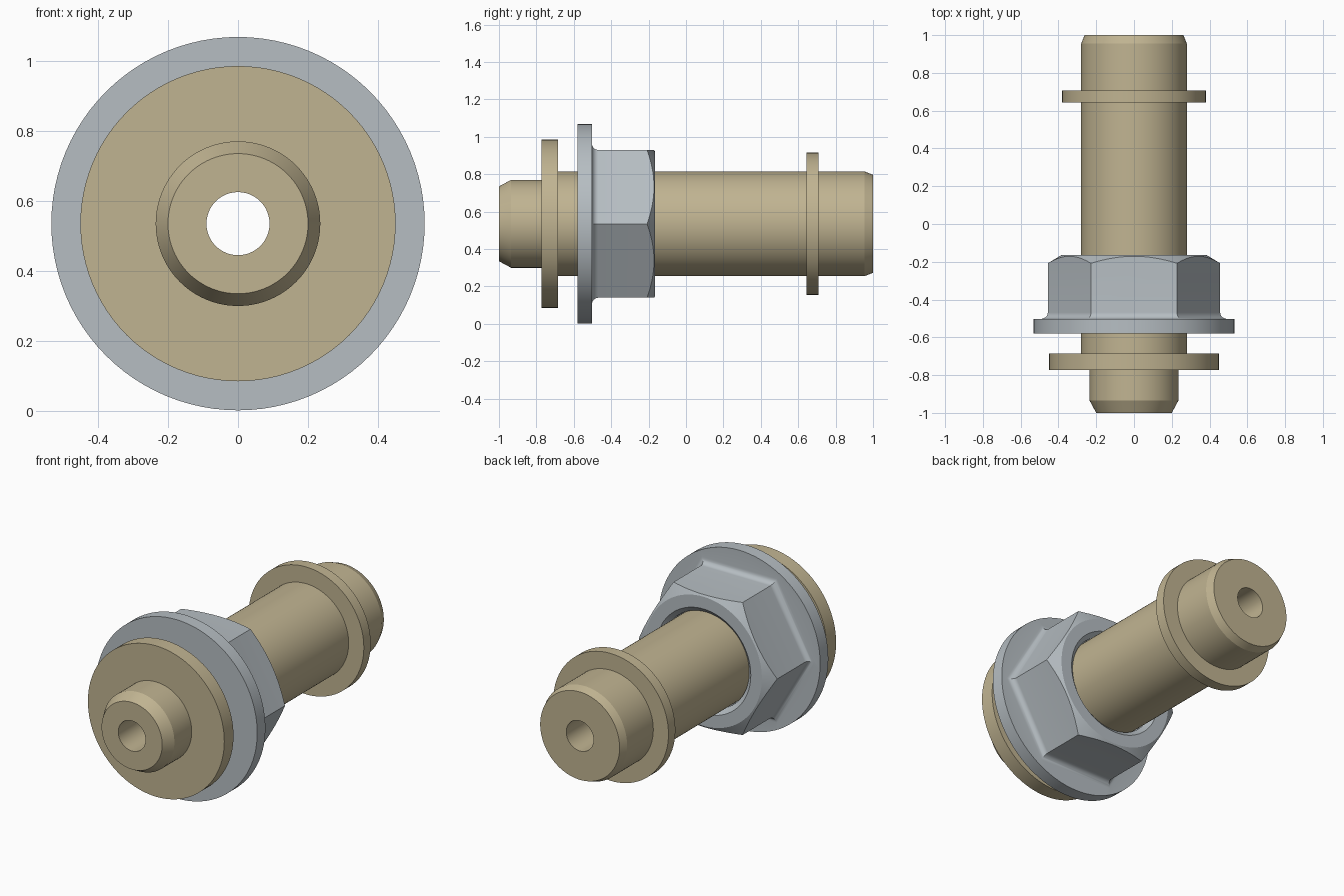
import bpy, bmesh, math
from mathutils import Vector

AXIS_Z = 0.535      # height of the shared axis, which runs along y
SEGMENTS = 96

if "Cube" in bpy.data.objects:
    bpy.data.objects.remove(bpy.data.objects["Cube"], do_unlink=True)


def make_material(name, rgb, metallic):
    mat = bpy.data.materials.new(name)
    mat.use_nodes = True
    mat.diffuse_color = (*rgb, 1)
    shader = mat.node_tree.nodes["Principled BSDF"]
    shader.inputs["Base Color"].default_value = (*rgb, 1)
    shader.inputs["Metallic"].default_value = metallic
    shader.inputs["Roughness"].default_value = 0.5
    return mat


def finish(bm, name, mat):
    bmesh.ops.remove_doubles(bm, verts=bm.verts, dist=0.0001)
    bmesh.ops.recalc_face_normals(bm, faces=bm.faces)
    mesh = bpy.data.meshes.new(name)
    bm.to_mesh(mesh)
    bm.free()
    mesh.materials.append(mat)
    obj = bpy.data.objects.new(name, mesh)
    bpy.context.collection.objects.link(obj)
    return obj


def revolve(name, profile, mat):
    """Spin a closed (radius, y) outline around the axis."""
    bm = bmesh.new()
    verts = [bm.verts.new((0, y, AXIS_Z + r)) for r, y in profile]
    edges = [bm.edges.new((v, verts[(i + 1) % len(verts)])) for i, v in enumerate(verts)
             if profile[i][0] + profile[(i + 1) % len(verts)][0] > 0]
    bmesh.ops.spin(bm, geom=verts + edges, cent=(0, 0, AXIS_Z), axis=(0, 1, 0),
                   angle=math.tau, steps=SEGMENTS)
    return finish(bm, name, mat)


def hex_loft(name, sections, mat):
    """Skin hexagons given as (half width across flats, y), corners on +-x."""
    bm = bmesh.new()
    loops = []
    for apothem, y in sections:
        r = apothem / math.cos(math.pi / 6)
        loops.append([bm.verts.new(Vector((r * math.cos(k * math.pi / 3), y,
                                           AXIS_Z + r * math.sin(k * math.pi / 3))))
                      for k in range(6)])
    for a, b in zip(loops, loops[1:]):
        for k in range(6):
            n = (k + 1) % 6
            bm.faces.new((a[k], a[n], b[n], b[k]))
    bm.faces.new(loops[0])
    bm.faces.new(loops[-1])
    return finish(bm, name, mat)


def activate(obj):
    bpy.ops.object.select_all(action='DESELECT')
    obj.select_set(True)
    bpy.context.view_layer.objects.active = obj


def boolean(obj, tool, operation):
    mod = obj.modifiers.new(operation.title(), 'BOOLEAN')
    mod.object, mod.operation, mod.solver = tool, operation, 'EXACT'
    activate(obj)
    bpy.ops.object.modifier_apply(modifier=mod.name)
    bpy.data.objects.remove(tool, do_unlink=True)


def smooth(obj):
    activate(obj)
    bpy.ops.object.shade_smooth_by_angle(angle=math.radians(20))


brass = make_material("brass", (0.53, 0.455, 0.285), 0.0)
steel = make_material("steel", (0.47, 0.515, 0.545), 0.0)

# Hollow stem with a chamfered spigot, front flange and rear collar
BORE, SPIGOT, STEM = 0.09, 0.235, 0.28
stem = revolve("stem", [
    (BORE, -1), (0.2, -1), (SPIGOT, -0.935), (SPIGOT, -0.772),
    (0.45, -0.772), (0.45, -0.685), (STEM, -0.685),
    (STEM, 0.643), (0.38, 0.643), (0.38, 0.708), (STEM, 0.708),
    (STEM, 0.955), (0.262, 1), (BORE, 1)], brass)
smooth(stem)

# Hexagonal nut body, with a fillet where it meets its flange
FLANGE_FRONT, FLANGE_BACK, NUT_BACK = -0.58, -0.503, -0.165
FLAT, FILLET = 0.395, 0.035
sections = [(FLAT + FILLET, -0.54)]
for i in range(9):
    t = i / 8 * math.pi / 2
    sections.append((FLAT + FILLET * (1 - math.sin(t)),
                     FLANGE_BACK + FILLET * (1 - math.cos(t))))
sections.append((FLAT, NUT_BACK + 0.02))
nut = hex_loft("flange_nut", sections, steel)

# Conical chamfer over the rear corners of the nut
chamfer = revolve("chamfer_tool", [
    (0, -0.7), (0.6, -0.7), (0.6, -0.295), (0.385, NUT_BACK), (0, NUT_BACK)], steel)
boolean(nut, chamfer, 'INTERSECT')

# Round washer flange
flange = revolve("flange_tool", [
    (0, FLANGE_FRONT), (0.533, FLANGE_FRONT), (0.533, FLANGE_BACK), (0, FLANGE_BACK)], steel)
boolean(nut, flange, 'UNION')

# Threaded bore, countersunk at both ends
CREST, ROOT, TURNS = 0.284, 0.308, 12
first, last = FLANGE_FRONT + 0.025, NUT_BACK - 0.025
pitch = (last - first) / TURNS
thread = [(0, FLANGE_FRONT - 0.05), (0.312, FLANGE_FRONT - 0.05), (0.312, FLANGE_FRONT)]
for i in range(TURNS):
    thread += [(CREST, first + i * pitch), (ROOT, first + (i + 0.5) * pitch)]
thread += [(CREST, last), (0.312, NUT_BACK), (0.312, NUT_BACK + 0.05), (0, NUT_BACK + 0.05)]
boolean(nut, revolve("thread_tool", thread, steel), 'DIFFERENCE')
smooth(nut)
